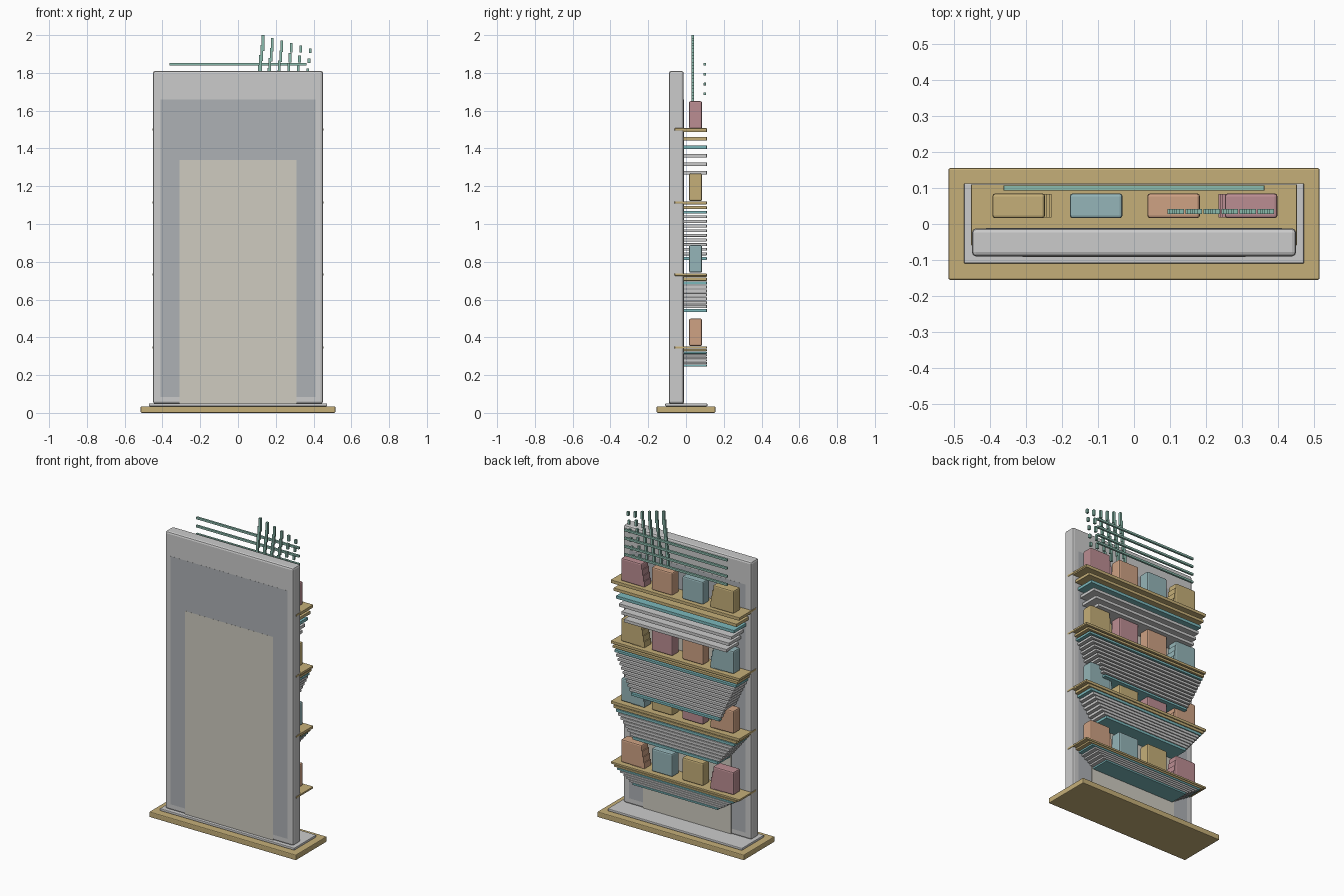
import bpy, bmesh

if "Cube" in bpy.data.objects:
    bpy.data.objects.remove(bpy.data.objects["Cube"])

COL = {"gold": (0.56, 0.43, 0.19), "pink": (0.50, 0.27, 0.29), "teal": (0.30, 0.46, 0.48),
       "orange": (0.62, 0.36, 0.23), "mint": (0.26, 0.50, 0.42), "dark": (0.42, 0.44, 0.46),
       "cream": (0.62, 0.60, 0.53), "sea": (0.20, 0.48, 0.50)}
MATS = {}
for key, rgb in COL.items():
    MATS[key] = bpy.data.materials.new(key)
    MATS[key].diffuse_color = (*rgb, 1)


def boxes(name, items, color=None, bevel=0.0):
    """One object holding boxes given as (x0, x1, y0, y1, z0, z1)."""
    bm = bmesh.new()
    for x0, x1, y0, y1, z0, z1 in items:
        vs = bmesh.ops.create_cube(bm, size=1)["verts"]
        for v in vs:
            v.co.x = x1 if v.co.x > 0 else x0
            v.co.y = y1 if v.co.y > 0 else y0
            v.co.z = z1 if v.co.z > 0 else z0
    me = bpy.data.meshes.new(name)
    bm.to_mesh(me)
    bm.free()
    ob = bpy.data.objects.new(name, me)
    bpy.context.collection.objects.link(ob)
    if color:
        me.materials.append(MATS[color])
    if bevel:
        m = ob.modifiers.new("bevel", "BEVEL")
        m.width, m.segments = bevel, 2
    return ob


# base and upright panel
boxes("base", [(-.515, .515, -.155, .155, 0, .035)], "gold", .005)
boxes("plinth", [(-.472, .472, -.11, .113, .035, .05)], None, .004)
boxes("panel", [(-.45, .45, -.09, -.012, .048, 1.81)], None, .012)

# thin boards nearly flush with both panel faces
boxes("outer_board", [(-.41, .41, -.0905, -.0115, .085, 1.66)], "dark")
boxes("inner_board", [(-.31, .31, -.091, -.011, .05, 1.34)], "cream")

# shelves: top z, underside layers, layer pitch, layer thickness, inward taper, block base z
SHELVES = [(1.507, 6, .045, .02, .09, 1.505),
           (1.12, 13, .0245, .016, .14, 1.122),
           (.738, 10, .0207, .018, .15, .743),
           (.352, 8, .0135, .012, .15, .354)]
BLOCKS = ["pink", "orange", "teal", "gold"]
for k, (top, n, pitch, thick, taper, bz) in enumerate(SHELVES):
    tag = str(k + 1)
    boxes("shelf_board_" + tag, [(-.452, .452, -.06, .11, top - .012, top)], "gold", .002)
    # stepped layers narrowing downwards
    for j in range(n):
        w = .45 - taper * j / (n - 1)
        z = top - pitch * j
        c = "gold" if j < 2 else "sea" if j == 2 or (k > 0 and j == n - 1) else None
        boxes(f"shelf_layer_{tag}_{j + 1}", [(-w, w, -.015, .11, z - thick, z - .001)], c, .0015)
    # row of four blocks, the end ones stepped on the inner side
    for i in range(4):
        cx = .325 - .215 * i
        x0, x1 = cx - .073, cx + .073
        ob = boxes(f"block_{tag}_{i + 1}", [(x0, x1, .016, .085, bz, bz + .145)],
                   BLOCKS[(i - k) % 4], .008)
        if i in (0, 3):
            steps = []
            for s in (1, 2, 3):
                d = .006 * s
                a, b = (x0 - d, cx) if i == 0 else (cx, x1 + d)
                steps.append((a, b, .018, .083, bz, bz + .145 - .036 * s))
            boxes(f"block_steps_{tag}_{i + 1}", steps, BLOCKS[(i - k) % 4])

# four long rails behind the top of the panel
boxes("top_rails", [(-.362, .362, .093, .107, z - .007, z + .007)
                    for z in (1.845, 1.793, 1.741, 1.689)], "mint", .002)

# leaning columns of short stepped bars
bars = []
for i in range(6):
    for j in range(6):
        x = .132 + .05 * i - .0065 * j
        z = 2.0 - .014 * i - .053 * j
        bars.append((x - .007, x + .007, .028, .042, max(z - .085 + .012 * i, 1.65), z))
boxes("stepped_bars", bars, "mint")

for m in bpy.data.materials:
    if m.users and not m.is_grease_pencil:
        m.use_nodes = True
        m.node_tree.nodes["Principled BSDF"].inputs["Base Color"].default_value = m.diffuse_color
